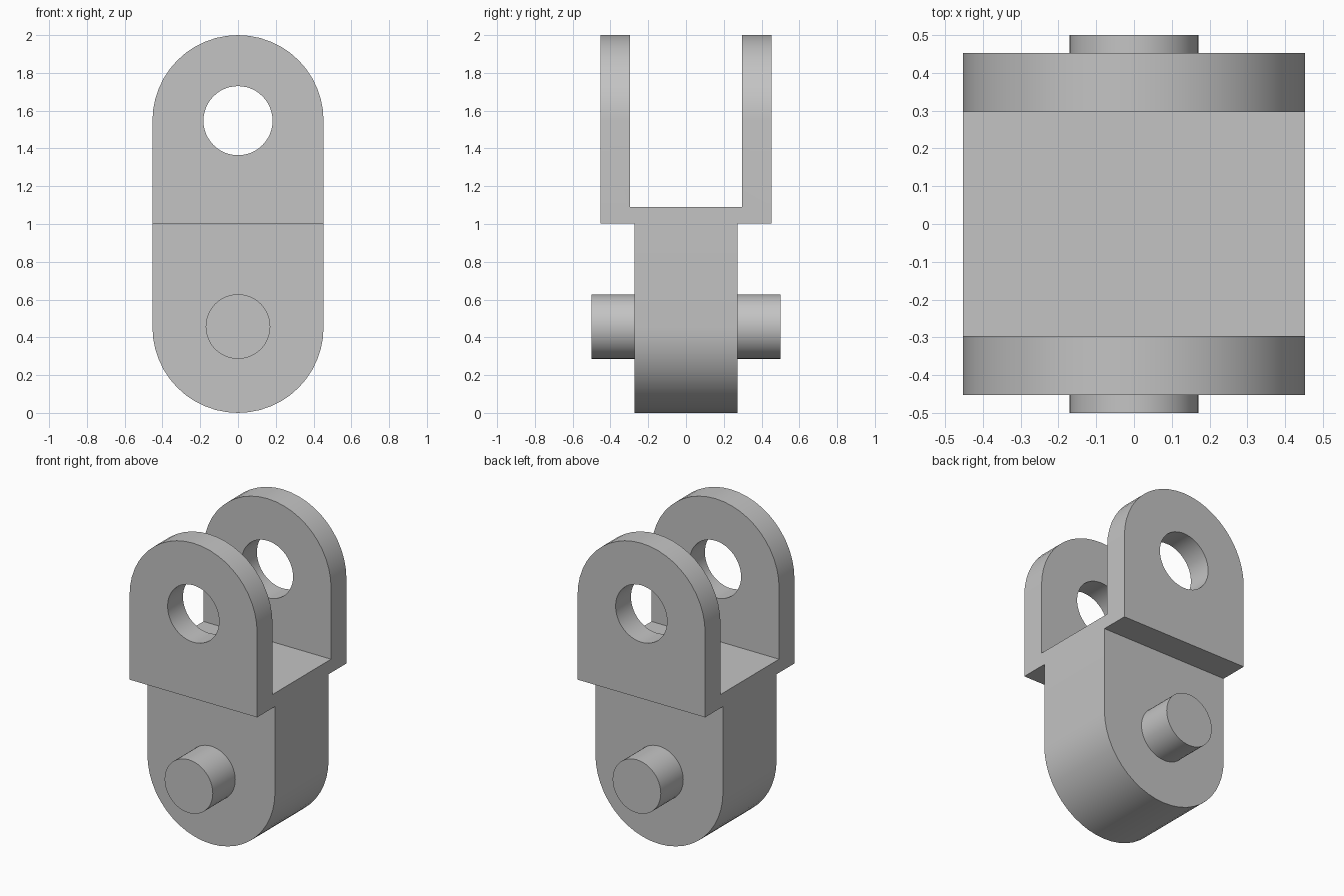
import bpy, bmesh, math
from mathutils import Vector

if "Cube" in bpy.data.objects:
    bpy.data.objects.remove(bpy.data.objects["Cube"])

R = 0.453           # radius of the rounded ends
LOW, HIGH = 0.457, 1.547   # heights of pin and hole

grey = bpy.data.materials.new("plain grey")
grey.use_nodes = True
colour = (0.55, 0.55, 0.55, 1)
grey.diffuse_color = colour
grey.node_tree.nodes["Principled BSDF"].inputs["Base Color"].default_value = colour


def prism(name, points, axis, half):
    """Extrude a closed outline symmetrically along x or y."""
    bm = bmesh.new()
    place = (lambda a, b: (-half, a, b)) if axis == "x" else (lambda a, b: (a, -half, b))
    face = bm.faces.new([bm.verts.new(place(a, b)) for a, b in points])
    push = Vector((2 * half, 0, 0)) if axis == "x" else Vector((0, 2 * half, 0))
    made = bmesh.ops.extrude_face_region(bm, geom=[face])["geom"]
    bmesh.ops.translate(bm, vec=push, verts=[v for v in made if isinstance(v, bmesh.types.BMVert)])
    bmesh.ops.recalc_face_normals(bm, faces=bm.faces)
    mesh = bpy.data.meshes.new(name)
    bm.to_mesh(mesh)
    bm.free()
    mesh.materials.append(grey)
    ob = bpy.data.objects.new(name, mesh)
    bpy.context.collection.objects.link(ob)
    return ob


def arc(radius, z, start, sweep, steps):
    angles = [start + sweep * i / steps for i in range(steps + 1)]
    return [(radius * math.cos(t), z + radius * math.sin(t)) for t in angles]


def select_only(ob):
    bpy.ops.object.select_all(action="DESELECT")
    ob.select_set(True)
    bpy.context.view_layer.objects.active = ob


def combine(target, tool, operation):
    tool.hide_render = True
    mod = target.modifiers.new(operation.lower(), "BOOLEAN")
    mod.operation, mod.object, mod.solver = operation, tool, "EXACT"
    select_only(target)
    bpy.ops.object.modifier_apply(modifier=mod.name)
    bpy.data.objects.remove(tool)


# Side profile: tongue below, two-pronged fork above
half_profile = [(0.272, -0.1), (0.272, 1.003), (0.453, 1.003),
                (0.453, 2.1), (0.297, 2.1), (0.297, 1.09)]
profile = half_profile + [(-y, z) for y, z in reversed(half_profile)]
link = prism("clevis_link", profile, "x", 0.6)

# Round both ends with a capsule outline, then bore the fork
capsule = arc(R, 2 - R, 0, math.pi, 24) + arc(R, R, math.pi, math.pi, 24)
combine(link, prism("outline", capsule, "y", 0.6), "INTERSECT")
circle = arc(0.183, HIGH, 0, math.tau, 48)[:-1]
combine(link, prism("bore", circle, "y", 0.7), "DIFFERENCE")

# Cross pin through the tongue
pin = prism("cross_pin", arc(0.171, LOW, 0, math.tau, 48)[:-1], "y", 0.5)

for ob in (link, pin):
    select_only(ob)
    bpy.ops.object.shade_smooth_by_angle(angle=math.radians(30))
